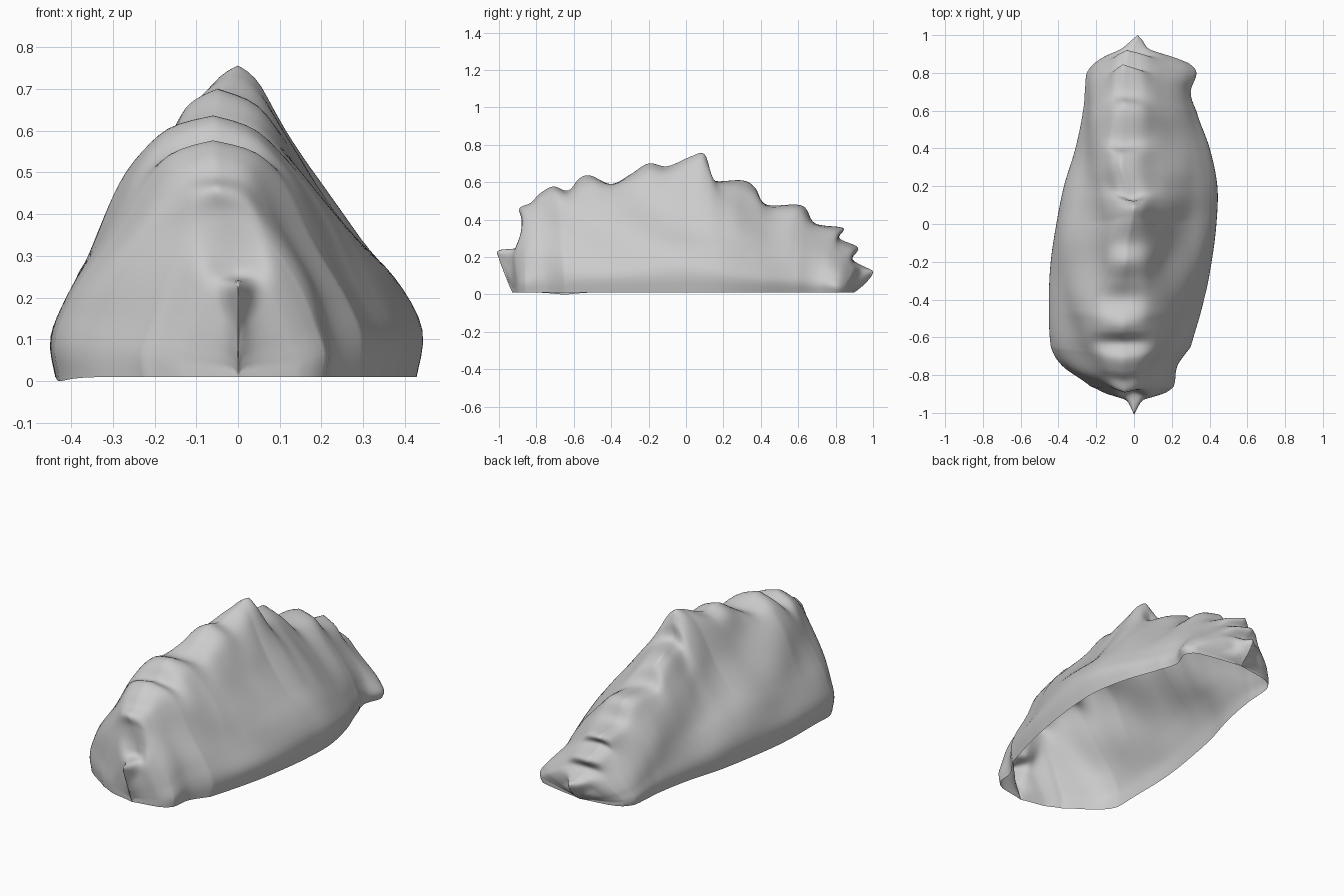
import bpy, bmesh, math
from mathutils import Vector

if "Cube" in bpy.data.objects:
    bpy.data.objects.remove(bpy.data.objects["Cube"])

# Ridge line front to back: y, z, x, and the y of the foot it slopes down to
RIDGE = [
    (-.93, .01, 0, -.93), (-1, .19, 0, -.925), (-1, .235, 0, -.915), (-.9, .25, 0, -.90),
    (-.88, .30, -.01, -.885), (-.88, .40, -.03, -.86), (-.89, .46, -.05, -.82), (-.83, .49, -.05, -.77),
    (-.78, .54, -.06, -.72), (-.71, .577, -.06, -.66), (-.63, .555, -.06, -.60), (-.57, .62, -.06, -.54),
    (-.51, .635, -.06, -.48), (-.4, .59, -.06, -.38), (-.3, .64, -.06, -.29), (-.2, .70, -.05, -.2),
    (-.1, .685, -.04, -.1), (.02, .735, -.01, -.01), (.09, .755, 0, .06), (.12, .70, 0, .12),
    (.14, .61, -.02, .19), (.3, .61, -.07, .28), (.37, .57, -.07, .36), (.43, .48, -.07, .43),
    (.62, .475, -.06, .56), (.69, .38, -.06, .65), (.84, .355, -.06, .72), (.82, .30, -.05, .77),
    (.92, .25, -.04, .81), (.89, .19, -.02, .84), (.95, .15, 0, .865), (1, .12, .02, .88),
    (.96, .06, .02, .89), (.9, .01, .02, .90)]
# Foot outline: y, left x, right x
FOOT = [
    (-.93, 0, 0), (-.9, -.14, .15), (-.86, -.23, .21), (-.75, -.38, .23), (-.65, -.44, .30),
    (-.4, -.45, .37), (-.2, -.44, .41), (0, -.41, .435), (.2, -.37, .44), (.4, -.31, .40),
    (.6, -.27, .33), (.7, -.26, .30), (.8, -.25, .33), (.85, -.21, .29), (.875, -.14, .17), (.9, .02, .02)]
# Flank sections: fraction of half width, fraction of height (sharp peak / broad back)
SHARP = [(0, 1), (.14, .95), (.29, .80), (.45, .66), (.68, .49), (.87, .35), (1, .17), (.97, 0)]
BROAD = [(0, 1), (.27, .96), (.46, .84), (.64, .65), (.79, .47), (.90, .32), (1, .15), (.97, 0)]
STEPS, SIDE = 6, 28


def spline(pts, t):
    """Smooth curve through pts, t in index units."""
    n = len(pts) - 1
    i = min(int(t), n - 1)
    f = t - i
    a, b, c, d = (Vector(pts[min(max(k, 0), n)]) for k in (i - 1, i, i + 1, i + 2))
    return b + .5 * f * (c - a + f * (2*a - 5*b + 4*c - d + f * (3*(b - c) + d - a)))


def foot(y):
    y = min(max(y, -.93), .9)
    for i in range(len(FOOT) - 1):
        if y <= FOOT[i + 1][0]:
            break
    f = (y - FOOT[i][0]) / (FOOT[i + 1][0] - FOOT[i][0])
    return spline(FOOT, i + f)


N = (len(RIDGE) - 1) * STEPS
ridge = [spline(RIDGE, i / STEPS) for i in range(N + 1)]


def blurred(i):
    """Ridge averaged over neighbours, so bumps fade down the flanks."""
    r = min(14, i, N - i)
    return sum((ridge[k] for k in range(i - r, i + r + 1)), Vector((0, 0, 0, 0))) / (2 * r + 1)


bm = bmesh.new()
rows = []
for i in range(1, N):
    p, q = ridge[i], blurred(i)
    f = foot(p[3])
    broad = min(1, abs(p[0] - .05) / .55)
    ends = min(1, i / 40, (N - i) / 40)
    row = []
    for j in range(-SIDE, SIDE + 1):
        t = abs(j) / SIDE * 7
        u, h = spline(SHARP, t).lerp(spline(BROAD, t), broad)
        fade = min(1, max(0, t / 2.6))
        fade = fade * fade * (3 - 2 * fade)
        m = p.lerp(q, fade)
        bx = f[1] if j < 0 else f[2]
        w = min(1, t / 6)
        x = m[2] + u * (bx - m[2])
        y = m[0] + (p[3] - m[0]) * w
        z = .01 + max(0, h) * (m[1] - .01)
        # gentle folds on the flanks
        k = math.sin(math.pi * w) * ends * .012
        x += k * math.sin(9 * y + 14 * z + (2 if j < 0 else 0))
        z += k * math.sin(13 * y - 5 * x)
        # shallow dip of the left foot
        if j == -SIDE:
            z -= .01 * math.exp(-((y + .65) / .08) ** 2)
        row.append(bm.verts.new((x, y, z)))
    rows.append(row)
for a, b in zip(rows, rows[1:]):
    for j in range(2 * SIDE):
        bm.faces.new((a[j], a[j + 1], b[j + 1], b[j]))
# close the narrow front and back tips
bm.faces.new(list(reversed(rows[0])))
bm.faces.new(rows[-1])
bmesh.ops.recalc_face_normals(bm, faces=bm.faces)
if sum(fc.normal.z * fc.calc_area() for fc in bm.faces) < 0:
    bmesh.ops.reverse_faces(bm, faces=bm.faces)

# Open-bottomed rock shell
me = bpy.data.meshes.new("rock_shell")
bm.to_mesh(me)
bm.free()
me.polygons.foreach_set("use_smooth", [True] * len(me.polygons))
rock = bpy.data.objects.new("rock_shell", me)
bpy.context.collection.objects.link(rock)
